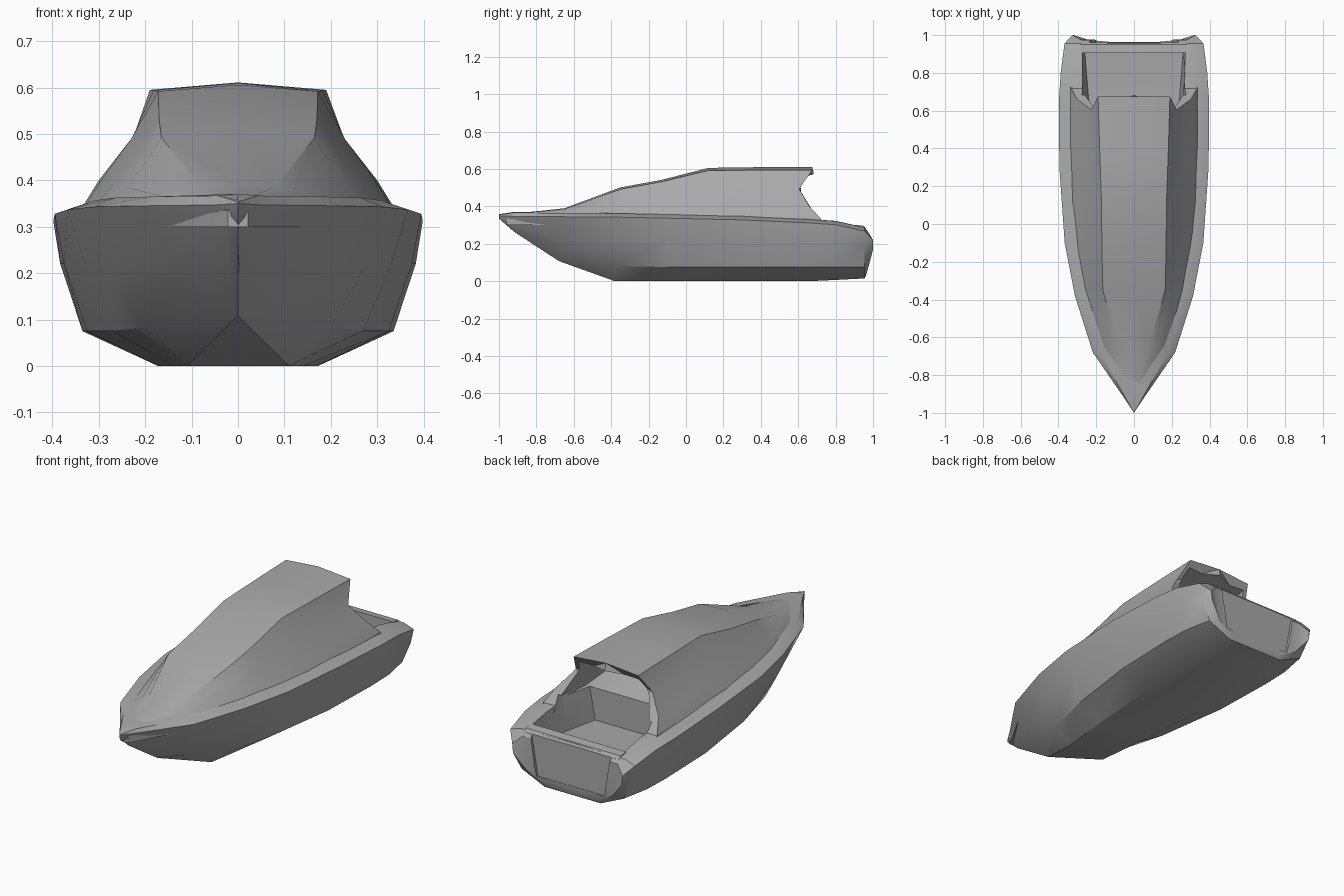
import bpy, bmesh, math

if "Cube" in bpy.data.objects:
    bpy.data.objects.remove(bpy.data.objects["Cube"])

grey = bpy.data.materials.new("boat_grey")
grey.diffuse_color = (0.40, 0.40, 0.40, 1)
grey.use_nodes = True
grey.node_tree.nodes["Principled BSDF"].inputs["Base Color"].default_value = grey.diffuse_color


def loft(name, stations):
    """Skin mirrored half-sections of (x, y, z) points, bottom to top."""
    bm = bmesh.new()
    rings = []
    for half in stations:
        pts = list(half) + [(-x, y, z) for x, y, z in reversed(half)]
        rings.append([bm.verts.new(p) for p in pts])
    n = len(rings[0])
    for a, b in zip(rings, rings[1:]):
        for i in range(n):
            j = (i + 1) % n
            bm.faces.new((a[i], a[j], b[j], b[i]))
    bm.faces.new(rings[0])
    bm.faces.new(rings[-1][::-1])
    bmesh.ops.remove_doubles(bm, verts=bm.verts, dist=0.0005)
    bmesh.ops.dissolve_degenerate(bm, edges=bm.edges, dist=0.0003)
    bmesh.ops.triangulate(bm, faces=[f for f in bm.faces if len(f.verts) > 4])
    bmesh.ops.recalc_face_normals(bm, faces=bm.faces)
    me = bpy.data.meshes.new(name)
    bm.to_mesh(me)
    bm.free()
    me.materials.append(grey)
    ob = bpy.data.objects.new(name, me)
    bpy.context.collection.objects.link(ob)
    return ob


def cut(ob, cutters):
    bpy.context.view_layer.objects.active = ob
    for c in cutters:
        m = ob.modifiers.new("cut", 'BOOLEAN')
        m.operation, m.solver, m.object = 'DIFFERENCE', 'EXACT', c
        bpy.ops.object.modifier_apply(modifier=m.name)


# Hull: y, then half-width and height of bottom edge, chine, topside, sheer
hull_rows = [
    (-1.00, (0, .335), (0, .338), (0, .342), (0, .350)),
    (-0.92, (0, .265), (0, .268), (.03, .305), (.053, .347)),
    (-0.68, (0, .108), (.01, .112), (.13, .225), (.218, .345)),
    (-0.38, (.11, 0), (.20, .082), (.27, .21), (.313, .343)),
    (-0.10, (.14, 0), (.27, .076), (.33, .22), (.367, .337)),
    (0.30, (.17, 0), (.325, .075), (.375, .22), (.395, .328)),
    (0.65, (.172, 0), (.335, .075), (.383, .22), (.398, .312)),
    (0.80, (.172, .007), (.33, .075), (.375, .21), (.388, .302)),
    (0.955, (.165, .015), (.30, .075), (.35, .19), (.368, .268)),
]
stations = []
for y, *pts in hull_rows:
    (sx, sz) = pts[-1]
    rise = 0.02 if y > -0.95 else 0.004
    half = [(0, y, pts[0][1])] + [(x, y, z) for x, z in pts]
    half += [(sx * 0.84, y, sz + rise), (0, y, sz + rise + 0.004)]
    stations.append(half)
# Rounded-off stern end
stations.append([(0, .962, .03), (.15, .962, .03), (.25, .978, .085), (.32, 1.0, .17),
                 (.325, 1.0, .22), (.28, .975, .262), (0, .975, .262)])
hull = loft("hull", stations)

# Cabin: y, half-width and height of base, lower side, upper side, roof edge, then ridge height
cabin_rows = [
    (-0.96, (.022, .335), (.015, .350), (.010, .354), (.006, .356), .357),
    (-0.65, (.195, .335), (.160, .365), (.115, .377), (.080, .386), .390),
    (-0.35, (.275, .335), (.240, .385), (.195, .445), (.165, .492), .502),
    (-0.13, (.315, .335), (.270, .390), (.210, .475), (.170, .532), .542),
    (0.12, (.335, .335), (.295, .400), (.230, .490), (.172, .592), .606),
    (0.40, (.340, .335), (.300, .400), (.228, .492), (.182, .594), .610),
]
stations = [[(0, y, .30), (pts[0][0], y, .30)] + [(x, y, z) for x, z in pts] + [(0, y, top)]
            for y, *pts, top in cabin_rows]
stations.append([(0, .74, .30), (.335, .74, .30), (.335, .72, .335), (.300, .66, .400),
                 (.226, .605, .492), (.190, .675, .595), (0, .675, .611)])
cabin = loft("cabin", stations)


def block(name, rows):
    """Cutter with rows of y, floor (x, z), top (x, z)."""
    ob = loft(name, [[(0, y, a[1]), (a[0], y, a[1]), (b[0], y, b[1]), (0, y, b[1])]
                     for y, a, b in rows])
    ob.hide_render = True
    return ob


# Cockpit well, hollow under the roof, and stern panel recess
well = block("well_cutter", [(.48, (.20, .18), (.235, .37)), (.66, (.24, .18), (.275, .37)),
                             (.91, (.26, .19), (.285, .40))])
hollow = block("hollow_cutter", [(.34, (.215, .40), (.19, .455)), (.48, (.255, .352), (.185, .52)),
                                 (.80, (.275, .352), (.172, .602))])
recess = block("recess_cutter", [(.962, (.20, .065), (.255, .40)), (1.1, (.20, .065), (.255, .40))])
cut(hull, [well, recess])
cut(cabin, [well, hollow])
for c in (well, hollow, recess):
    bpy.data.objects.remove(c)

# Rounded coaming along the transom
coaming = loft("transom_coaming", [[(0, y, .262), (.29, y, .262), (.28, y, t), (0, y, t)]
                                   for y, t in ((.905, .302), (.95, .296), (.962, .28))])

for ob in (hull, cabin, coaming):
    bpy.ops.object.select_all(action='DESELECT')
    ob.select_set(True)
    bpy.context.view_layer.objects.active = ob
    bpy.ops.object.shade_smooth_by_angle(angle=math.radians(28))
